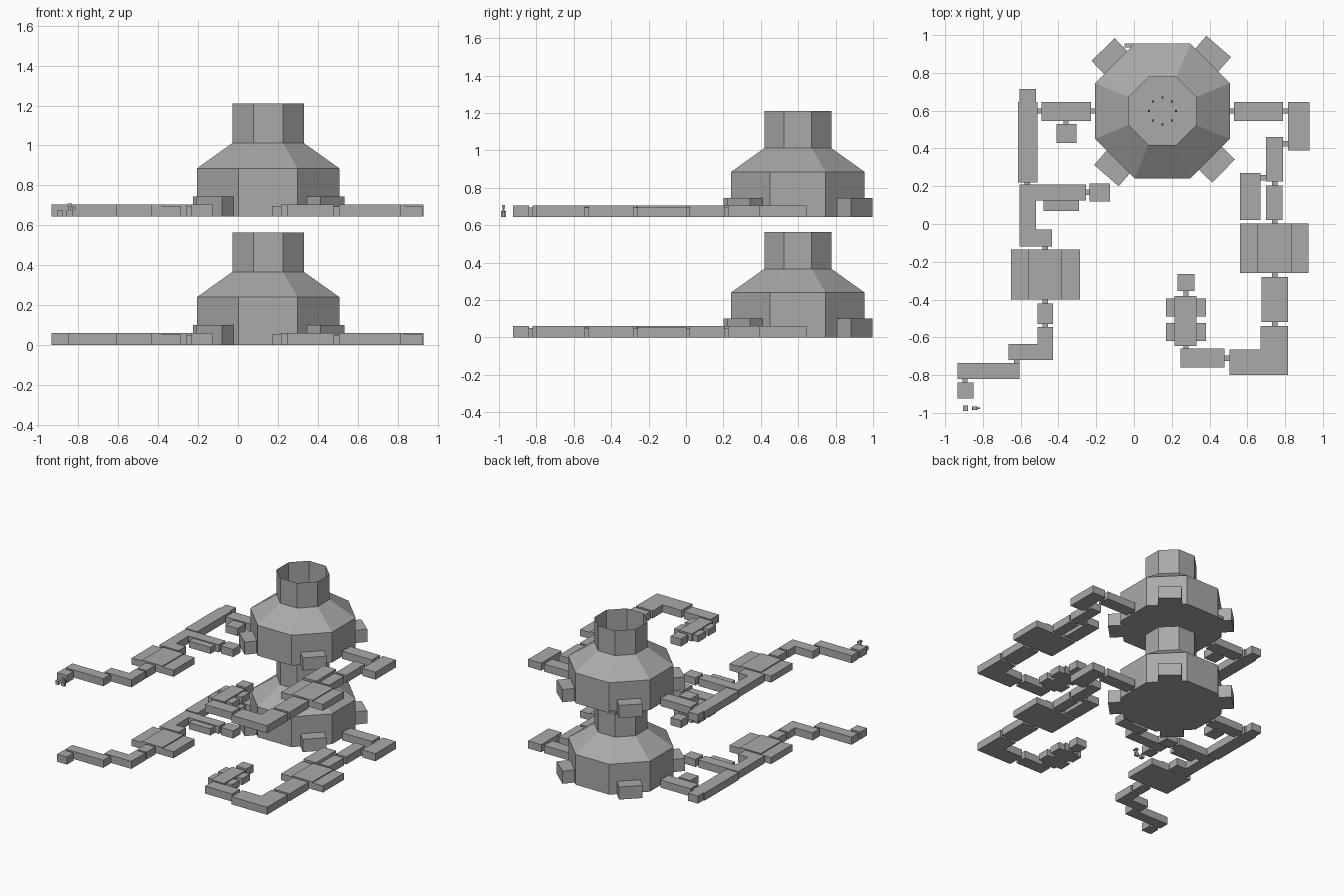
import bpy, bmesh, math

GREY = bpy.data.materials.new("station_grey")
GREY.diffuse_color = (0.40, 0.40, 0.40, 1)
DARK = bpy.data.materials.new("dark_grey")
DARK.diffuse_color = (0.12, 0.12, 0.12, 1)
CX, CY = 0.151, 0.598
LEVELS = {"lower": 0.0, "upper": 0.645}


def finish(name, bm, mat=GREY, fix=True):
    if fix:
        bmesh.ops.recalc_face_normals(bm, faces=bm.faces)
    me = bpy.data.meshes.new(name)
    bm.to_mesh(me)
    bm.free()
    me.materials.append(mat)
    ob = bpy.data.objects.new(name, me)
    bpy.context.collection.objects.link(ob)
    return ob


def prism(bm, outline, z0, z1):
    lo = [bm.verts.new((x, y, z0)) for x, y in outline]
    hi = [bm.verts.new((x, y, z1)) for x, y in outline]
    n = len(outline)
    bm.faces.new(lo[::-1])
    bm.faces.new(hi)
    for i in range(n):
        j = (i + 1) % n
        bm.faces.new((lo[i], lo[j], hi[j], hi[i]))


def rect(x0, x1, y0, y1):
    return [(x0, y0), (x1, y0), (x1, y1), (x0, y1)]


def blocks(name, rects, z, h):
    bm = bmesh.new()
    for r in rects:
        prism(bm, rect(*r), z, z + h)
    return finish(name, bm)


def ring(radius, n, phase=0.0):
    return [(CX + radius * math.cos(phase + 2 * math.pi * i / n),
             CY + radius * math.sin(phase + 2 * math.pi * i / n)) for i in range(n)]


# Rooms as x0, x1, y0, y1
WEST_ROOMS = [
    (-.49, -.228, .545, .645), (-.41, -.305, .43, .53), (-.615, -.51, .22, .645),
    (-.605, -.52, .645, .715), (-.235, -.127, .12, .215), (-.51, -.43, -.53, -.42),
    (-.935, -.605, -.82, -.735), (-.935, -.85, -.925, -.84), (-.56, -.38, -.4, -.135)]
EAST_ROOMS = [
    (.53, .79, .545, .645), (.815, .93, .39, .645), (.70, .79, .225, .46),
    (.70, .785, .02, .205), (.56, .67, .02, .27), (.675, .815, -.52, -.28),
    (.245, .48, -.76, -.66), (.215, .33, -.645, -.38), (.23, .32, -.355, -.265),
    (.655, .835, -.26, .003)]
# Lower side bays
BAYS = [
    (-.65, -.56, -.4, -.135), (-.38, -.285, -.4, -.135), (-.48, -.29, .07, .125),
    (.56, .655, -.26, .003), (.835, .925, -.26, .003),
    (.17, .215, -.49, -.395), (.33, .38, -.49, -.395),
    (.17, .215, -.62, -.525), (.33, .38, -.62, -.525)]
# Doorway links: centre x, centre y, size x, size y
LINKS = [
    (-.217, .598, .03, .028), (-.50, .598, .025, .028), (-.36, .537, .028, .02),
    (-.565, .215, .028, .015), (-.245, .168, .025, .028), (-.47, -.127, .028, .02),
    (-.47, -.41, .028, .022), (-.47, -.537, .028, .018), (-.62, -.728, .028, .018),
    (-.895, -.83, .028, .024), (.518, .598, .026, .028), (.802, .598, .028, .028),
    (.802, .425, .028, .028), (.745, .215, .028, .024), (.685, .245, .032, .028),
    (.745, .012, .028, .02), (.745, -.27, .028, .022), (.745, -.53, .028, .022),
    (.492, -.71, .028, .028), (.275, -.652, .028, .018), (.275, -.367, .028, .026)]
# Bent corridors
WEST_BEND = [(-.605, -.12), (-.435, -.12), (-.435, -.03), (-.52, -.03), (-.52, .125),
             (-.255, .125), (-.255, .21), (-.605, .21)]
SOUTH_BEND = [(-.665, -.72), (-.43, -.72), (-.43, -.545), (-.51, -.545),
              (-.51, -.635), (-.665, -.635)]
EAST_BEND = [(.505, -.80), (.815, -.80), (.815, -.54), (.67, -.54), (.67, -.665), (.505, -.665)]

for level, z in LEVELS.items():
    # Octagonal tower: closed floor, open chimney top
    bm = bmesh.new()
    loops = []
    for h, apothem in ((0, .357), (.24, .357), (.367, .179), (.565, .179)):
        pts = ring(apothem / math.cos(math.pi / 8), 8, math.pi / 8)
        loops.append([bm.verts.new((x, y, z + h)) for x, y in pts])
    bm.faces.new(loops[0][::-1])
    for a, b in zip(loops, loops[1:]):
        for i in range(8):
            j = (i + 1) % 8
            bm.faces.new((a[i], a[j], b[j], b[i]))
    finish(level + "_tower", bm, fix=False)

    # Entrance blocks on the diagonal faces
    bm = bmesh.new()
    for deg in (49, 134, 229, 315.5):
        a = math.radians(deg)
        c, s = math.cos(a), math.sin(a)
        prism(bm, [(CX + u * c - v * s, CY + u * s + v * c)
                   for u, v in rect(.33, .453, -.086, .086)], z, z + .1)
    finish(level + "_entrance_blocks", bm)

    # Rooms, bays, links and bends
    blocks(level + "_west_rooms", WEST_ROOMS, z, .06)
    blocks(level + "_east_rooms", EAST_ROOMS, z, .06)
    blocks(level + "_side_bays", BAYS, z, .052)
    blocks(level + "_links",
           [(x - w / 2, x + w / 2, y - d / 2, y + d / 2) for x, y, w, d in LINKS], z, .05)
    bm = bmesh.new()
    for outline in (WEST_BEND, SOUTH_BEND, EAST_BEND):
        prism(bm, outline, z, z + .06)
    finish(level + "_bent_corridors", bm)

# Floor hatch and bolts inside the upper tower
Z = LEVELS["upper"]
bm = bmesh.new()
prism(bm, ring(.048, 16), Z + .001, Z + .006)
finish("floor_hatch", bm)
bm = bmesh.new()
for x, y in ring(.072, 8):
    prism(bm, rect(x - .005, x + .005, y - .005, y + .005), Z + .001, Z + .008)
finish("hatch_bolts", bm, DARK)

# Crate and small machine beside the last upper room
blocks("crate", [(-.906, -.88, -.99, -.962)], Z, .03)
bm = bmesh.new()
prism(bm, rect(-.858, -.828, -.985, -.967), Z, Z + .028)
prism(bm, rect(-.848, -.838, -.981, -.971), Z + .028, Z + .05)
prism(bm, rect(-.854, -.832, -.985, -.967), Z + .05, Z + .064)
prism(bm, rect(-.828, -.815, -.980, -.972), Z + .035, Z + .05)
finish("small_machine", bm)

# Small fitting at the rear rim of the upper tower
blocks("rear_fitting", [(-.05, 0, .935, .955)], Z, .02)
